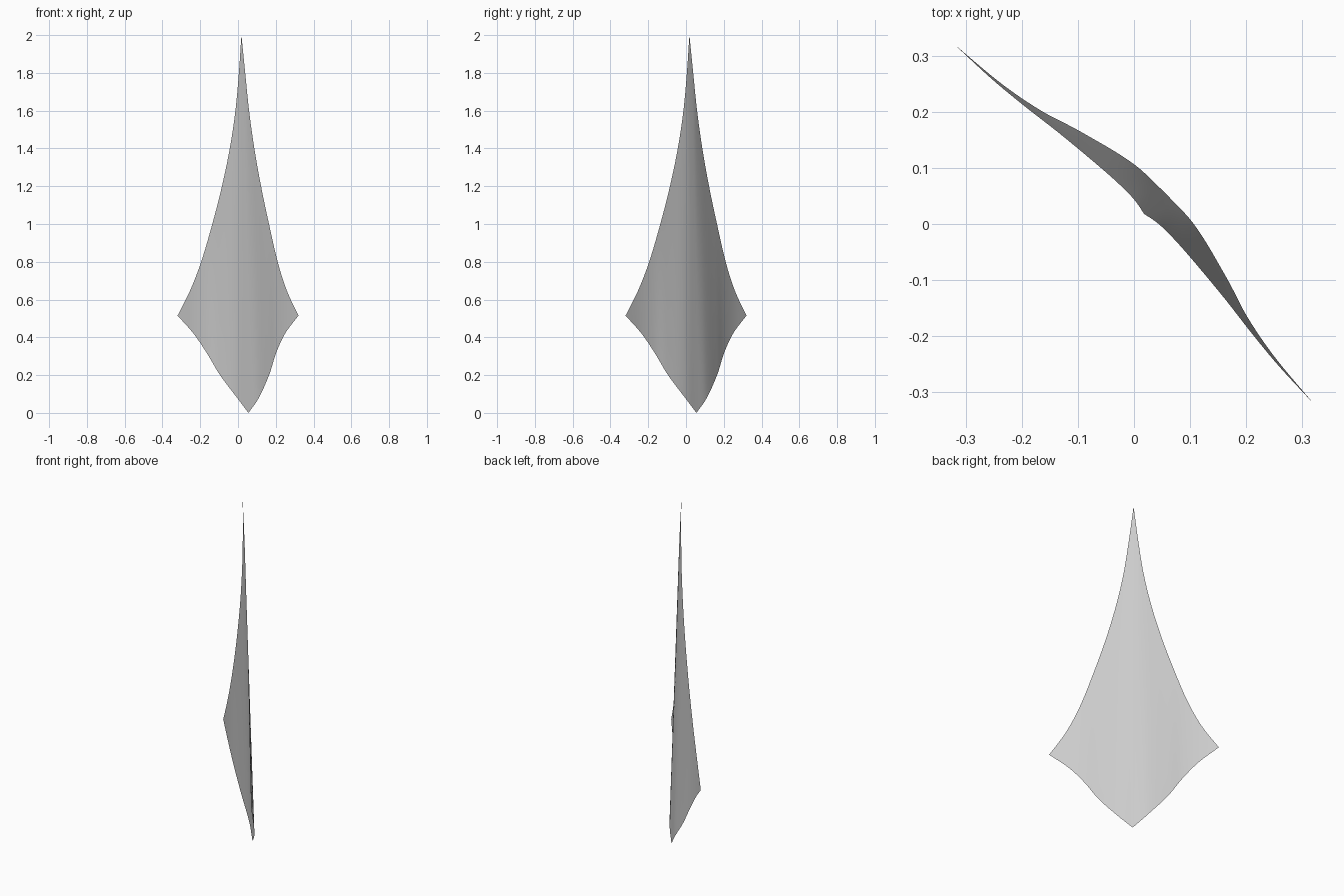
import bpy, bmesh

if "Cube" in bpy.data.objects:
    bpy.data.objects.remove(bpy.data.objects["Cube"])

# Half-edge profiles: (u = x - y, s = x + y, z), from the spine to the side corner
LOWER = [(0, .111, 0), (.11, .106, .076), (.265, .068, .205),
         (.365, .037, .315), (.485, .014, .42), (.64, 0, .515)]
UPPER = [(0, .036, 2), (.035, .043, 1.79), (.072, .045, 1.6), (.13, .043, 1.4),
         (.207, .037, 1.2), (.30, .028, 1.0), (.405, .015, .8),
         (.51, .005, .65), (.64, 0, .515)]


def sample(pts, u):
    """Smooth cubic interpolation of (s, z) at u."""
    i = 0
    while i < len(pts) - 2 and u > pts[i + 1][0]:
        i += 1
    a, b = pts[i], pts[i + 1]
    p, n = pts[max(i - 1, 0)], pts[min(i + 2, len(pts) - 1)]
    h = b[0] - a[0]
    t = (u - a[0]) / h
    out = []
    for k in (1, 2):
        ma = (b[k] - p[k]) / (b[0] - p[0]) * h
        mb = (n[k] - a[k]) / (n[0] - a[0]) * h
        out.append((2*t**3 - 3*t*t + 1) * a[k] + (t**3 - 2*t*t + t) * ma
                   + (3*t*t - 2*t**3) * b[k] + (t**3 - t*t) * mb)
    return out


# Curved kite-shaped blade: vertical strips between the lower and upper edges
COLS, ROWS = 32, 24
bm = bmesh.new()
columns = []
for c in range(-COLS, COLS + 1):
    side = 1 if c >= 0 else -1
    u = .64 * (abs(c) / COLS) ** 1.2
    (s0, z0), (s1, z1) = sample(LOWER, u), sample(UPPER, u)
    col = []
    for r in range(ROWS + 1):
        t = r / ROWS
        s, z = s0 + (s1 - s0) * t, z0 + (z1 - z0) * t
        col.append(bm.verts.new(((s + side * u) / 2, (s - side * u) / 2, z)))
    columns.append(col)
for a, b in zip(columns, columns[1:]):
    for r in range(ROWS):
        bm.faces.new((a[r], b[r], b[r + 1], a[r + 1]))
bmesh.ops.remove_doubles(bm, verts=bm.verts, dist=1e-5)
bmesh.ops.recalc_face_normals(bm, faces=bm.faces)

# Convex side faces towards +x +y
bm.normal_update()
if sum(f.normal.x + f.normal.y for f in bm.faces) < 0:
    bmesh.ops.reverse_faces(bm, faces=bm.faces)
for f in bm.faces:
    f.smooth = True
mesh = bpy.data.meshes.new("curved_blade")
bm.to_mesh(mesh)
bm.free()
bpy.context.collection.objects.link(bpy.data.objects.new("curved_blade", mesh))
